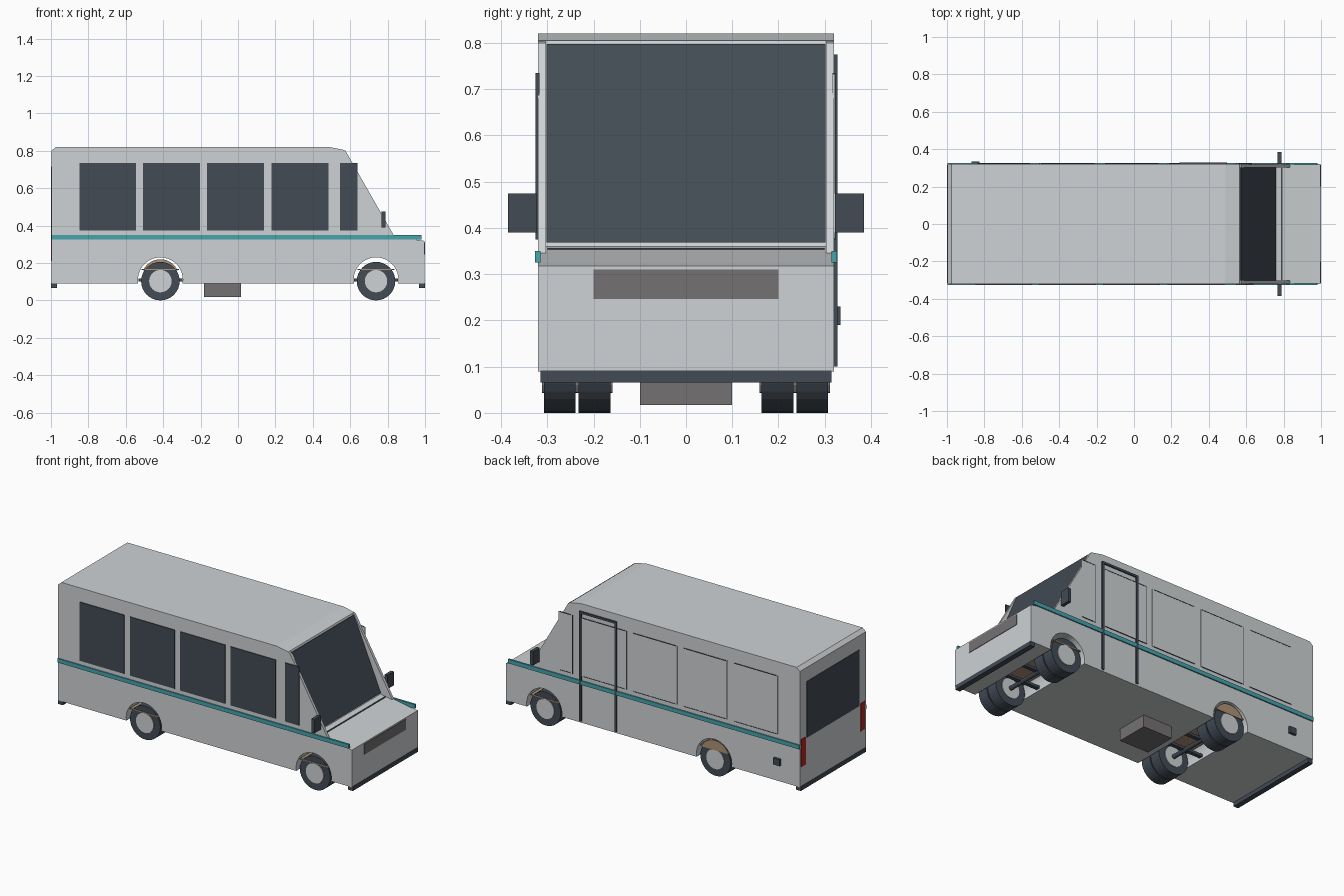
import bpy, bmesh, math
from mathutils import Vector

cube = bpy.data.objects.get("Cube")
if cube:
    bpy.data.objects.remove(cube, do_unlink=True)


def material(name, r, g, b):
    m = bpy.data.materials.new(name)
    m.use_nodes = True
    m.diffuse_color = (r, g, b, 1)
    m.node_tree.nodes["Principled BSDF"].inputs["Base Color"].default_value = (r, g, b, 1)
    return m


PAINT = material("pale_grey_paint", 0.62, 0.645, 0.66)
DARK = material("dark_slate", 0.055, 0.07, 0.09)
TEAL = material("teal_stripe", 0.06, 0.37, 0.41)
GREY = material("warm_grey", 0.175, 0.165, 0.17)
TAN = material("tan_liner", 0.42, 0.29, 0.18)
RED = material("tail_red", 0.5, 0.02, 0.015)


def finish(name, bm, mat):
    bmesh.ops.recalc_face_normals(bm, faces=bm.faces[:])
    mesh = bpy.data.meshes.new(name)
    bm.to_mesh(mesh)
    bm.free()
    mesh.materials.append(mat)
    obj = bpy.data.objects.new(name, mesh)
    bpy.context.collection.objects.link(obj)
    return obj


def box(name, xs, ys, zs, mat):
    """Box given by its lower and upper limit on each axis."""
    bm = bmesh.new()
    bmesh.ops.create_cube(bm, size=1)
    for v in bm.verts:
        v.co = Vector([lim[0] if c < 0 else lim[1] for c, lim in zip(v.co, (xs, ys, zs))])
    return finish(name, bm, mat)


def prism(name, profile, y0, y1, mat):
    """Side profile (x, z) extruded across the width."""
    bm = bmesh.new()
    face = bm.faces.new([bm.verts.new((x, y0, z)) for x, z in profile])
    new = bmesh.ops.extrude_face_region(bm, geom=[face])["geom"]
    for v in new:
        if isinstance(v, bmesh.types.BMVert):
            v.co.y = y1
    return finish(name, bm, mat)


def arc(x, z, radius, start, end, steps):
    angles = [start + (end - start) * i / steps for i in range(steps + 1)]
    return [(x + radius * math.cos(a), z + radius * math.sin(a)) for a in angles]


def disc(name, x, z, radius, y0, y1, mat, sides=32):
    return prism(name, arc(x, z, radius, 0, math.tau, sides)[:-1], y0, y1, mat)


SIDE = 0.32
FLOOR = 0.09
AXLES = {"rear": -0.415, "front": 0.738}

# Body shell with both wheel arches in its profile
dip = math.asin(0.02 / 0.12)
shell = [(-0.997, FLOOR)]
for x in AXLES.values():
    shell += arc(x, FLOOR + 0.02, 0.12, math.pi + dip, -dip, 20)
shell += [(0.997, FLOOR), (0.997, 0.318), (0.95, 0.325), (0.755, 0.36),
          (0.565, 0.805), (0.49, 0.82), (-0.975, 0.82), (-0.997, 0.80)]
prism("body_shell", shell, -SIDE, SIDE, PAINT)

# Windscreen plate lying on the slope, framed by two side pillars
prism("windscreen", [(0.57, 0.795), (0.576, 0.798), (0.758, 0.368), (0.75, 0.368)],
      -0.302, 0.302, DARK)
for side, label in ((-1, "right"), (1, "left")):
    prism(label + "_pillar", [(0.56, 0.805), (0.575, 0.80), (0.835, 0.345), (0.75, 0.35)],
          side * 0.303, side * SIDE, PAINT)
    box(label + "_stripe", (-0.997, 0.98), sorted((side * 0.315, side * 0.327)),
        (0.325, 0.35), TEAL)
    box(label + "_mirror", (0.768, 0.788), sorted((side * 0.322, side * 0.385)),
        (0.39, 0.475), DARK)
    box(label + "_tail_light", (-1, -0.99), sorted((side * 0.267, side * 0.308)),
        (0.21, 0.38), RED)

# Side windows: glazed on one side, painted panels on the other
WINDOWS = [(-0.848, -0.545), (-0.507, -0.202), (-0.165, 0.14), (0.178, 0.483), (0.545, 0.64)]
for i, span in enumerate(WINDOWS):
    box(f"side_window_{i + 1}", span, (-0.325, -0.317), (0.375, 0.735), DARK)
    box(f"side_panel_{i + 1}", span, (0.317, 0.322), (0.377, 0.733), PAINT)
    for z in (0.375, 0.731):
        box(f"panel_seam_{i + 1}", (span[0] + 0.01, span[1] - 0.01), (0.317, 0.3235),
            (z, z + 0.004), DARK)
for x in (-0.505, 0.18, 0.545):
    box("upright_seam", (x - 0.002, x + 0.002), (0.317, 0.3235), (0.375, 0.735), DARK)

# Passenger door frame
for x in (0.25, 0.49):
    box("door_post", (x - 0.007, x + 0.007), (0.315, 0.328), (0.10, 0.775), DARK)
box("door_header", (0.243, 0.497), (0.315, 0.328), (0.762, 0.775), DARK)

# Front, rear and underside fittings
box("grille", (0.99, 1.0), (-0.2, 0.2), (0.246, 0.31), GREY)
box("hood_vent", (0.787, 0.795), (-0.3, 0.3), (0.34, 0.357), DARK)
box("rear_window", (-1.0, -0.99), (-0.255, 0.255), (0.37, 0.715), DARK)
box("front_bumper", (0.968, 1.0), (-0.315, 0.315), (0.066, 0.092), DARK)
box("rear_bumper", (-1.0, -0.968), (-0.315, 0.315), (0.066, 0.092), DARK)
box("fuel_cap", (-0.87, -0.825), (0.315, 0.334), (0.19, 0.23), DARK)
box("fuel_tank", (-0.183, 0.015), (-0.1, 0.1), (0.017, 0.095), GREY)

# Paired wheels, axles and suspension plates
HUB_Z = 0.103
for label, x in AXLES.items():
    for side in (-1, 1):
        for inner, outer in ((0.163, 0.232), (0.239, 0.307)):
            disc(label + "_tyre", x, HUB_Z, 0.103, side * inner, side * outer, DARK)
        disc(label + "_hub", x, HUB_Z, 0.06, side * 0.159, side * 0.311, PAINT)
    disc(label + "_axle", x, HUB_Z, 0.013, -0.2, 0.2, DARK, 12)
    for y in (-0.07, 0.07):
        box(label + "_frame_bar", (x - 0.118, x + 0.118), (y - 0.012, y + 0.012),
            (0.102, 0.118), DARK)
    box(label + "_suspension_plate", (x - 0.1, x + 0.1), (-0.31, 0.31), (0.162, 0.168), TAN)
prism("rear_arch_liner", arc(AXLES["rear"], 0.12, 0.1, 0.4, math.pi - 0.4, 16),
      0.308, 0.313, TAN)
